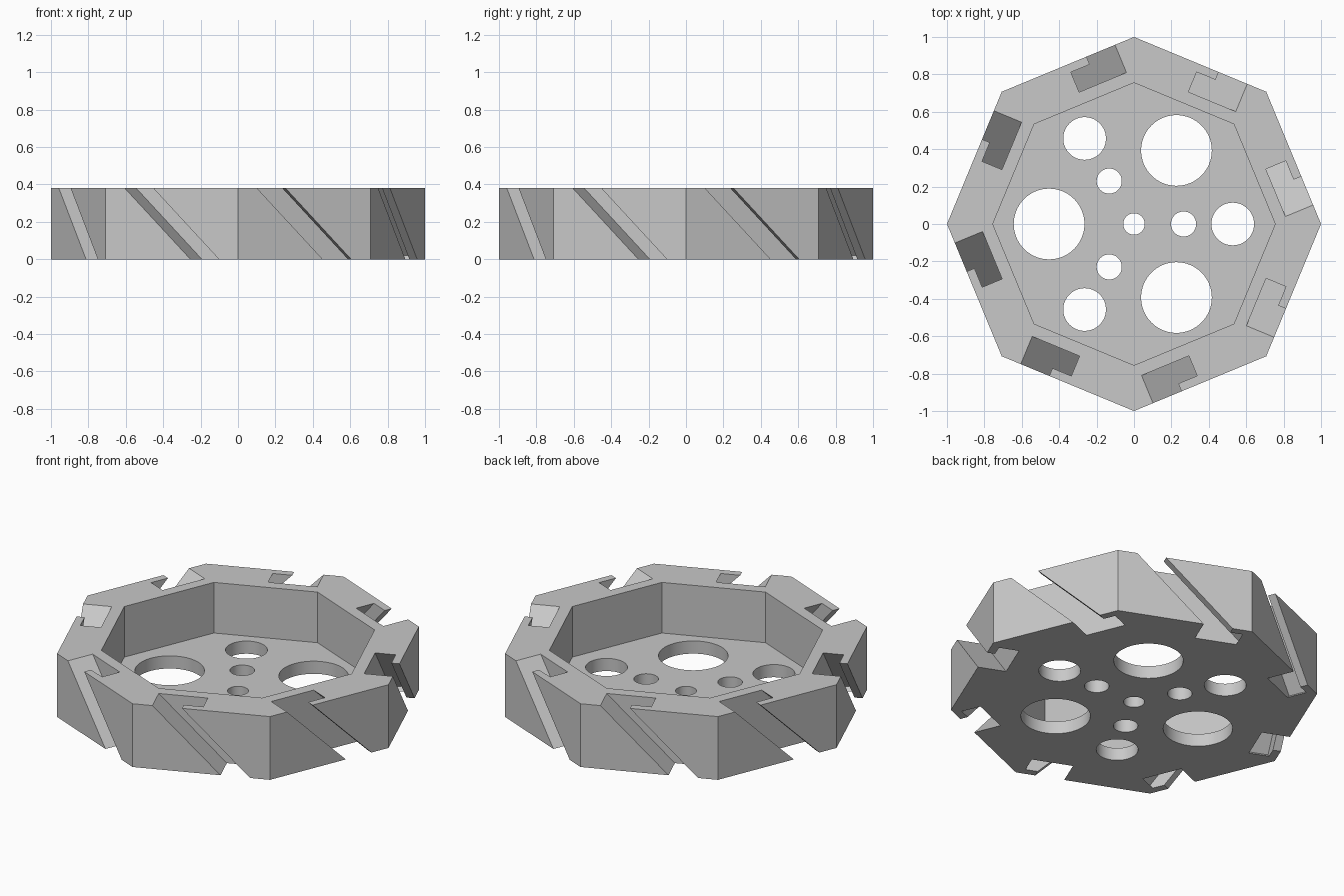
import bpy, bmesh, math
from mathutils import Matrix, Vector

if "Cube" in bpy.data.objects:
    bpy.data.objects.remove(bpy.data.objects["Cube"], do_unlink=True)

HEIGHT = 0.38
FLOOR = 0.076
SIDES = 8
STEP = math.tau / SIDES

grey = bpy.data.materials.new("machined grey")
grey.use_nodes = True
grey.diffuse_color = (0.58, 0.58, 0.58, 1)
grey.node_tree.nodes["Principled BSDF"].inputs["Base Color"].default_value = (0.58, 0.58, 0.58, 1)


def prism(bm, bottom, top):
    """Closed prism between two matching rings of points."""
    low = [bm.verts.new(p) for p in bottom]
    high = [bm.verts.new(p) for p in top]
    bm.faces.new(low[::-1])
    bm.faces.new(high)
    for i in range(len(low)):
        j = (i + 1) % len(low)
        bm.faces.new((low[i], low[j], high[j], high[i]))


def column(bm, x, y, radius, sides, z0, z1):
    ring = [(x + radius * math.cos(math.tau * i / sides),
             y + radius * math.sin(math.tau * i / sides)) for i in range(sides)]
    prism(bm, [(*p, z0) for p in ring], [(*p, z1) for p in ring])


def finish(bm, name):
    bmesh.ops.recalc_face_normals(bm, faces=bm.faces)
    mesh = bpy.data.meshes.new(name)
    bm.to_mesh(mesh)
    bm.free()
    mesh.materials.append(grey)
    obj = bpy.data.objects.new(name, mesh)
    bpy.context.collection.objects.link(obj)
    return obj


# Octagonal block
bm = bmesh.new()
column(bm, 0, 0, 1, SIDES, 0, HEIGHT)
body = finish(bm, "octagonal_tray")

# Octagonal recess
bm = bmesh.new()
column(bm, 0, 0, 0.755, SIDES, FLOOR, HEIGHT + 0.1)
recess = finish(bm, "recess_cutter")

# Floor holes: one in the middle and three rings of three
bm = bmesh.new()
column(bm, 0, 0, 0.057, 64, -0.1, 0.2)
for distance, radius, start in ((0.265, 0.067, 0), (0.528, 0.114, 0), (0.454, 0.189, math.pi)):
    for k in range(3):
        a = start + k * math.tau / 3
        column(bm, distance * math.cos(a), distance * math.sin(a), radius, 64, -0.1, 0.2)
holes = finish(bm, "hole_cutter")

# Undercut slots running at 45 degrees down each outer face: (along, depth)
profile = [(0.11, -0.05), (0.275, -0.05), (0.275, 0.045),
           (0.384, 0.045), (0.384, 0.16), (0.11, 0.16)]
SLOT_END = 0.725
corner = Vector((0, -1, 0))
along = Vector((math.cos(STEP / 2), math.sin(STEP / 2), 0))
inward = Vector((-along.y, along.x, 0))


def slot_point(t, d, z):
    return corner + along * (t + HEIGHT - z) + inward * d + Vector((0, 0, z))


# The lower end of each slot is square to its slope
bm = bmesh.new()
for k in range(SIDES):
    turn = Matrix.Rotation(k * STEP, 3, "Z")
    prism(bm,
          [turn @ slot_point(t, d, (t + HEIGHT - SLOT_END) / 2) for t, d in profile],
          [turn @ slot_point(t, d, HEIGHT + 0.05) for t, d in profile])
slots = finish(bm, "slot_cutter")

# Cut everything out of the block
bpy.ops.object.select_all(action="DESELECT")
bpy.context.view_layer.objects.active = body
body.select_set(True)
for cutter in (recess, holes, slots):
    cutter.hide_render = True
    mod = body.modifiers.new(cutter.name, "BOOLEAN")
    mod.operation = "DIFFERENCE"
    mod.solver = "EXACT"
    mod.object = cutter
    bpy.ops.object.modifier_apply(modifier=mod.name)
    bpy.data.objects.remove(cutter, do_unlink=True)

bpy.ops.object.shade_smooth_by_angle(angle=math.radians(30))
